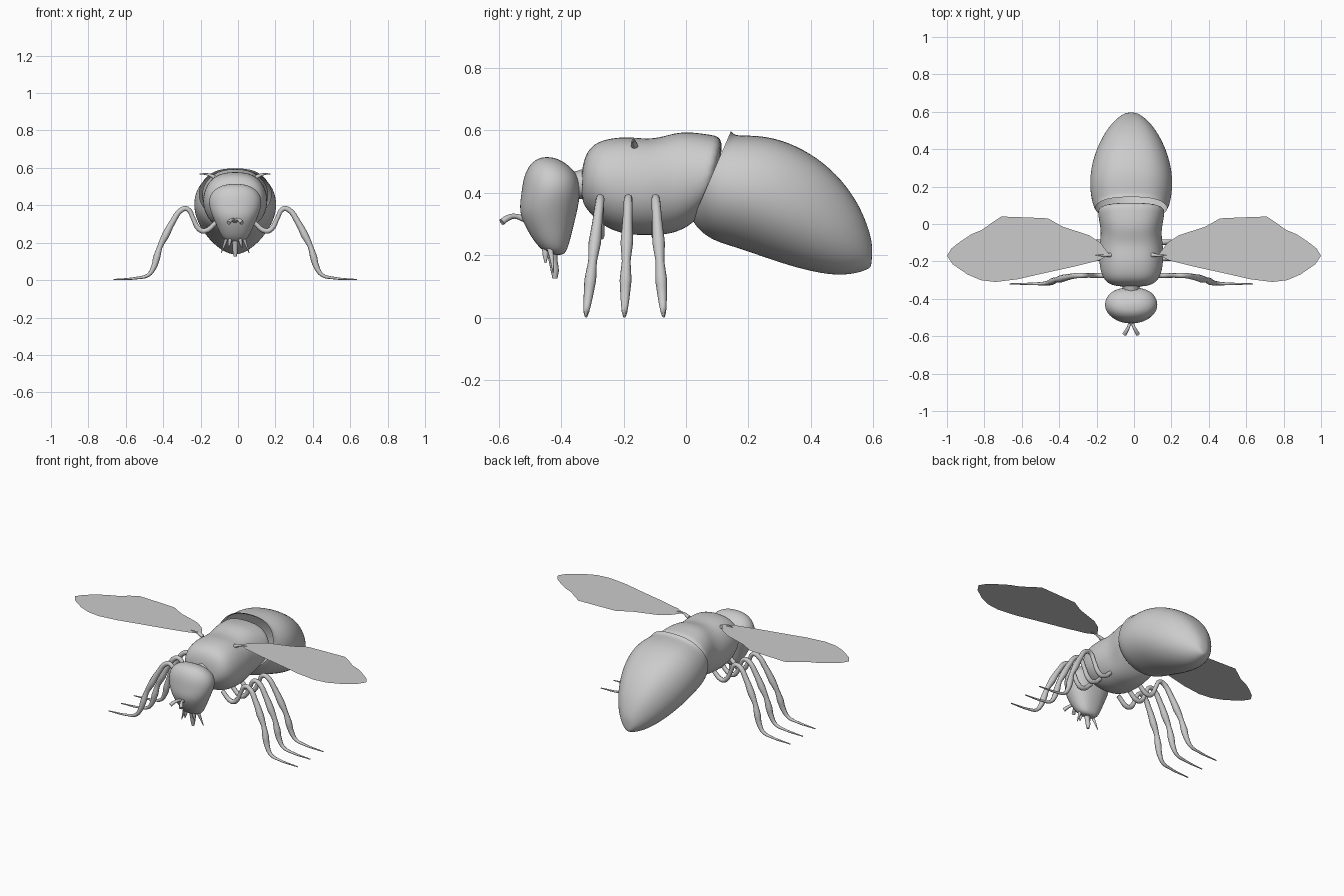
import bpy, bmesh, math
from mathutils import Vector

if "Cube" in bpy.data.objects:
    bpy.data.objects.remove(bpy.data.objects["Cube"])

CX = -0.015  # centre line of the body
grey = bpy.data.materials.new("plain_grey")
grey.use_nodes = True
grey.diffuse_color = (0.6, 0.6, 0.6, 1)
grey.node_tree.nodes["Principled BSDF"].inputs["Base Color"].default_value = (0.6, 0.6, 0.6, 1)


def finish(obj, angle=60):
    obj.data.materials.clear()
    obj.data.materials.append(grey)
    bpy.ops.object.select_all(action='DESELECT')
    obj.select_set(True)
    bpy.context.view_layer.objects.active = obj
    bpy.ops.object.shade_smooth_by_angle(angle=math.radians(angle))
    return obj


def add_mesh(name, bm):
    bmesh.ops.recalc_face_normals(bm, faces=bm.faces)
    mesh = bpy.data.meshes.new(name)
    bm.to_mesh(mesh)
    bm.free()
    obj = bpy.data.objects.new(name, mesh)
    bpy.context.collection.objects.link(obj)
    return obj


def loft(name, sections, top=1.0, bottom=1.0, open_start=False, sides=20):
    """Sections: low point (y, z), high point (y, z), half width."""
    bm = bmesh.new()
    rings = []
    for y0, z0, y1, z1, w in sections:
        ring = []
        for i in range(sides):
            t = 2 * math.pi * i / sides
            c, s = math.cos(t), math.sin(t)
            x = math.copysign(abs(s) ** (top if c > 0 else bottom), s) * w
            k = (c + 1) / 2
            ring.append(bm.verts.new((CX + x, y0 + (y1 - y0) * k, z0 + (z1 - z0) * k)))
        rings.append(ring)
    for a, b in zip(rings, rings[1:]):
        for i in range(sides):
            j = (i + 1) % sides
            bm.faces.new((a[i], a[j], b[j], b[i]))
    if not open_start:
        bm.faces.new(rings[0])
    bm.faces.new(rings[-1])
    obj = add_mesh(name, bm)
    mod = obj.modifiers.new("smooth", 'SUBSURF')
    mod.levels = mod.render_levels = 2
    return finish(obj)


def tube(name, points):
    """Tapered tube through (x, y, z, radius) points."""
    curve = bpy.data.curves.new(name, 'CURVE')
    curve.dimensions = '3D'
    curve.bevel_depth = 1.0
    curve.bevel_resolution = 2
    curve.resolution_u = 4
    curve.use_fill_caps = True
    spline = curve.splines.new('BEZIER')
    spline.bezier_points.add(len(points) - 1)
    for bp, (x, y, z, r) in zip(spline.bezier_points, points):
        bp.co = (CX + x, y, z)
        bp.radius = r
        bp.handle_left_type = bp.handle_right_type = 'AUTO'
    obj = bpy.data.objects.new(name, curve)
    bpy.context.collection.objects.link(obj)
    bpy.ops.object.select_all(action='DESELECT')
    obj.select_set(True)
    bpy.context.view_layer.objects.active = obj
    bpy.ops.object.convert(target='MESH')
    return finish(bpy.context.object)


# Abdomen: a shell with an open front lip overlapping the thorax
loft("abdomen", [
    (.02, .31, .145, .60, .195), (.035, .285, .155, .587, .203),
    (.08, .245, .18, .586, .215), (.17, .22, .25, .585, .225),
    (.28, .18, .33, .565, .217), (.38, .15, .42, .517, .188),
    (.47, .133, .50, .445, .145), (.54, .138, .56, .355, .095),
    (.585, .155, .59, .27, .045), (.595, .165, .597, .23, .02)],
    top=.75, bottom=1.1, open_start=True)

# Thorax
loft("thorax", [
    (-.335, .40, -.335, .46, .05), (-.33, .36, -.325, .52, .11),
    (-.30, .325, -.295, .56, .148), (-.25, .28, -.245, .577, .168),
    (-.18, .262, -.18, .582, .174), (-.11, .262, -.11, .572, .172),
    (-.05, .265, -.05, .59, .162), (0, .285, 0, .599, .17),
    (.03, .31, .08, .588, .18), (.08, .35, .13, .578, .18)], top=.75, bottom=.9)

# Head, stacked from the mouth up
loft("head", [
    (-.45, .205, -.39, .195, .045), (-.485, .24, -.375, .23, .075),
    (-.515, .29, -.36, .29, .10), (-.537, .34, -.345, .35, .125),
    (-.528, .40, -.335, .41, .145), (-.522, .45, -.345, .46, .138),
    (-.50, .495, -.385, .497, .10), (-.465, .515, -.425, .515, .04)],
    top=.75, bottom=.9)
tube("neck", [(0, -.38, .42, .04), (0, -.31, .43, .05)])

# Mouthparts
tube("tongue", [(0, -.43, .23, .02), (0, -.425, .18, .014),
                (0, -.42, .15, .013), (0, -.42, .125, .008)])

LEG = [(.10, .31, .012), (.165, .262, .014), (.195, .275, .014), (.225, .33, .012),
       (.255, .38, .013), (.283, .378, .014), (.335, .31, .016), (.372, .24, .020),
       (.402, .18, .014), (.42, .12, .019), (.435, .07, .015), (.465, .027, .010),
       (.52, .012, .007), (.65, .003, .003)]

WING = [(.13, -.165), (.18, -.10), (.24, -.06), (.38, -.015), (.46, .03), (.57, .035),
        (.71, .04), (.755, .01), (.81, -.03), (.87, -.055), (.93, -.095), (.975, -.13),
        (1.0, -.17), (.97, -.215), (.89, -.27), (.82, -.30), (.74, -.31), (.62, -.295),
        (.49, -.265), (.33, -.23), (.19, -.195)]

for side, s in (("left", 1), ("right", -1)):
    # Legs, splayed a little along the body
    for which, y, splay in (("front", -.275, -.045), ("middle", -.185, -.012), ("rear", -.097, .025)):
        tube(f"{side}_{which}_leg",
             [(s * x, y + splay * min(1, max(0, (.38 - z) / .37)) * (x > .25), z, r)
              for x, z, r in LEG])
    # Short forked antennae
    tube(f"{side}_antenna", [(s * .004, -.515, .315, .010), (s * .014, -.55, .325, .008),
                             (s * .026, -.573, .318, .010), (s * .036, -.59, .306, .011)])
    # Jaw spines
    tube(f"{side}_outer_spine", [(s * .04, -.44, .24, .012), (s * .058, -.43, .19, .007),
                                 (s * .075, -.425, .145, .002)])
    tube(f"{side}_inner_spine", [(s * .025, -.45, .23, .012), (s * .03, -.45, .20, .009),
                                 (s * .035, -.45, .175, .003)])
    # Flat wing
    bm = bmesh.new()
    bm.faces.new([bm.verts.new((s * x, y, .568)) for x, y in WING])
    bmesh.ops.triangulate(bm, faces=bm.faces)
    wing = add_mesh(f"{side}_wing", bm)
    if wing.data.polygons[0].normal.z < 0:
        wing.data.flip_normals()
    finish(wing)
    # Wing root
    tube(f"{side}_wing_root", [(s * .11, -.165, .55, .012), (s * .15, -.168, .566, .006),
                               (s * .19, -.165, .568, .002)])
